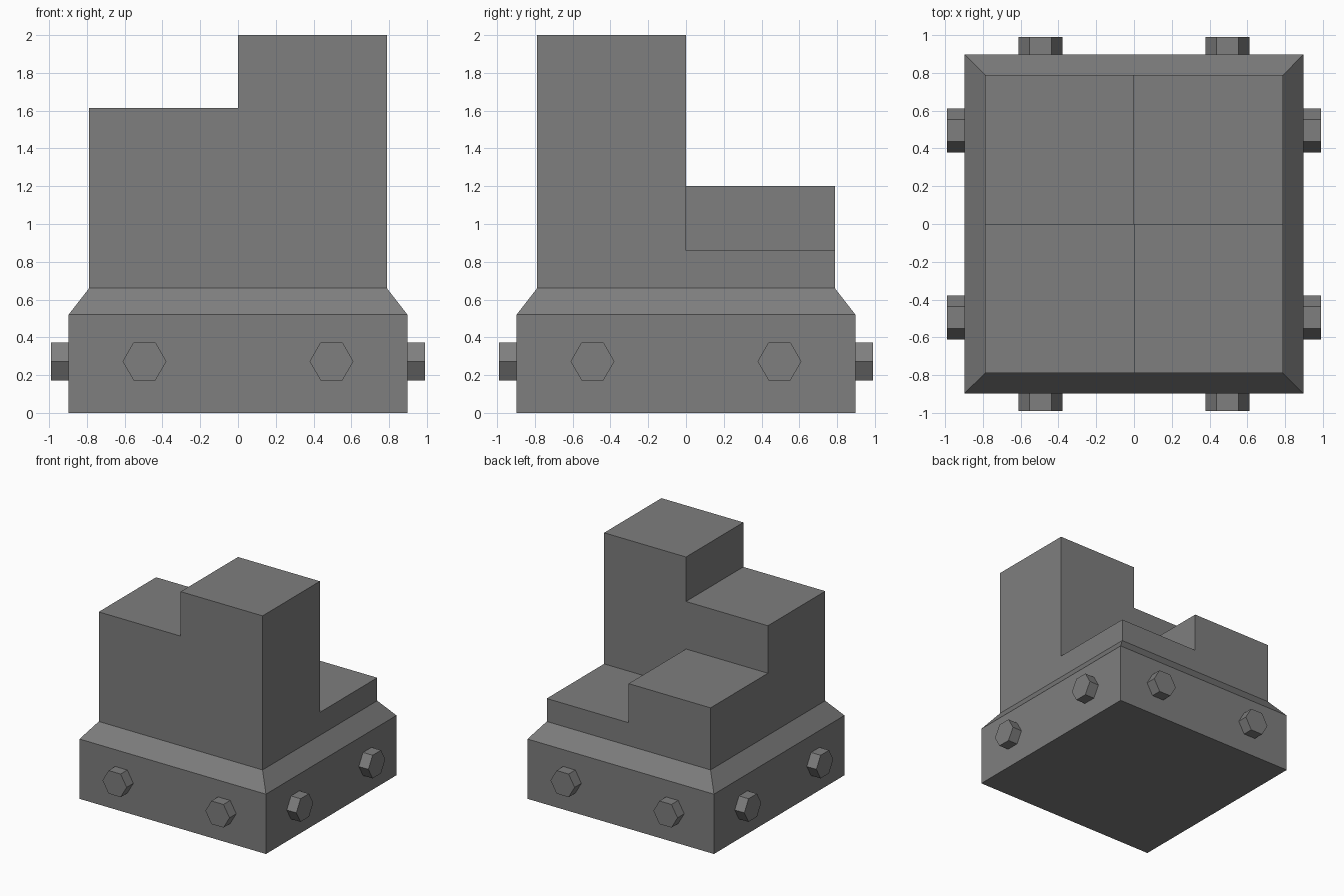
import bpy, bmesh, math
from mathutils import Matrix

if "Cube" in bpy.data.objects:
    bpy.data.objects.remove(bpy.data.objects["Cube"])

# Dark grey for every part
grey = bpy.data.materials.new("dark_grey")
grey.diffuse_color = (0.21, 0.21, 0.21, 1.0)
grey.use_nodes = True
grey.node_tree.nodes["Principled BSDF"].inputs["Base Color"].default_value = grey.diffuse_color


def finish(bm, name):
    bmesh.ops.recalc_face_normals(bm, faces=bm.faces)
    mesh = bpy.data.meshes.new(name)
    bm.to_mesh(mesh)
    bm.free()
    mesh.materials.append(grey)
    obj = bpy.data.objects.new(name, mesh)
    bpy.context.collection.objects.link(obj)
    return obj


def raise_faces(bm, faces, height, keep=False):
    """Extrude faces up to a height and return the new caps."""
    geom = bmesh.ops.extrude_face_region(bm, geom=faces, use_keep_orig=keep)["geom"]
    if not keep:
        old = [f for f in faces if f.is_valid]
        bmesh.ops.delete(bm, geom=old, context="FACES")
    for v in [g for g in geom if isinstance(g, bmesh.types.BMVert)]:
        v.co.z = height
    return [g for g in geom if isinstance(g, bmesh.types.BMFace)]


BASE, TOP = 0.897, 0.788
SHOULDER, DECK = 0.52, 0.66

# Square plinth with a sloping shoulder
bm = bmesh.new()
bmesh.ops.create_grid(bm, x_segments=1, y_segments=1, size=BASE)
cap = raise_faces(bm, list(bm.faces), SHOULDER, keep=True)
cap = raise_faces(bm, cap, DECK)
for v in cap[0].verts:
    v.co.x *= TOP / BASE
    v.co.y *= TOP / BASE
finish(bm, "plinth")

# Four quadrant blocks rising as a spiral: each layer drops the lowest quadrant
bm = bmesh.new()
bmesh.ops.create_grid(bm, x_segments=2, y_segments=2, size=TOP,
                      matrix=Matrix.Translation((0, 0, DECK)))
caps, keep = list(bm.faces), True
for height, finished in ((0.86, (1, 1)), (1.20, (-1, 1)), (1.613, (-1, -1)), (2.0, None)):
    caps = raise_faces(bm, caps, height, keep)
    keep = False
    if finished:
        sx, sy = finished
        caps = [f for f in caps
                if not (f.calc_center_median().x * sx > 0
                        and f.calc_center_median().y * sy > 0)]
finish(bm, "stepped_blocks")

# Hexagonal bolt heads, two on every side of the plinth
INNER, OUTER = BASE - 0.02, 0.989
for side, label in enumerate(("front", "right", "back", "left")):
    for x in (-0.495, 0.495):
        bm = bmesh.new()
        place = (Matrix.Rotation(side * math.pi / 2, 4, "Z")
                 @ Matrix.Translation((x, -(INNER + OUTER) / 2, 0.273))
                 @ Matrix.Rotation(math.pi / 2, 4, "X")
                 @ Matrix.Rotation(math.pi / 6, 4, "Z"))
        bmesh.ops.create_cone(bm, cap_ends=True, segments=6, radius1=0.116,
                              radius2=0.116, depth=OUTER - INNER, matrix=place)
        finish(bm, label + "_bolt")
